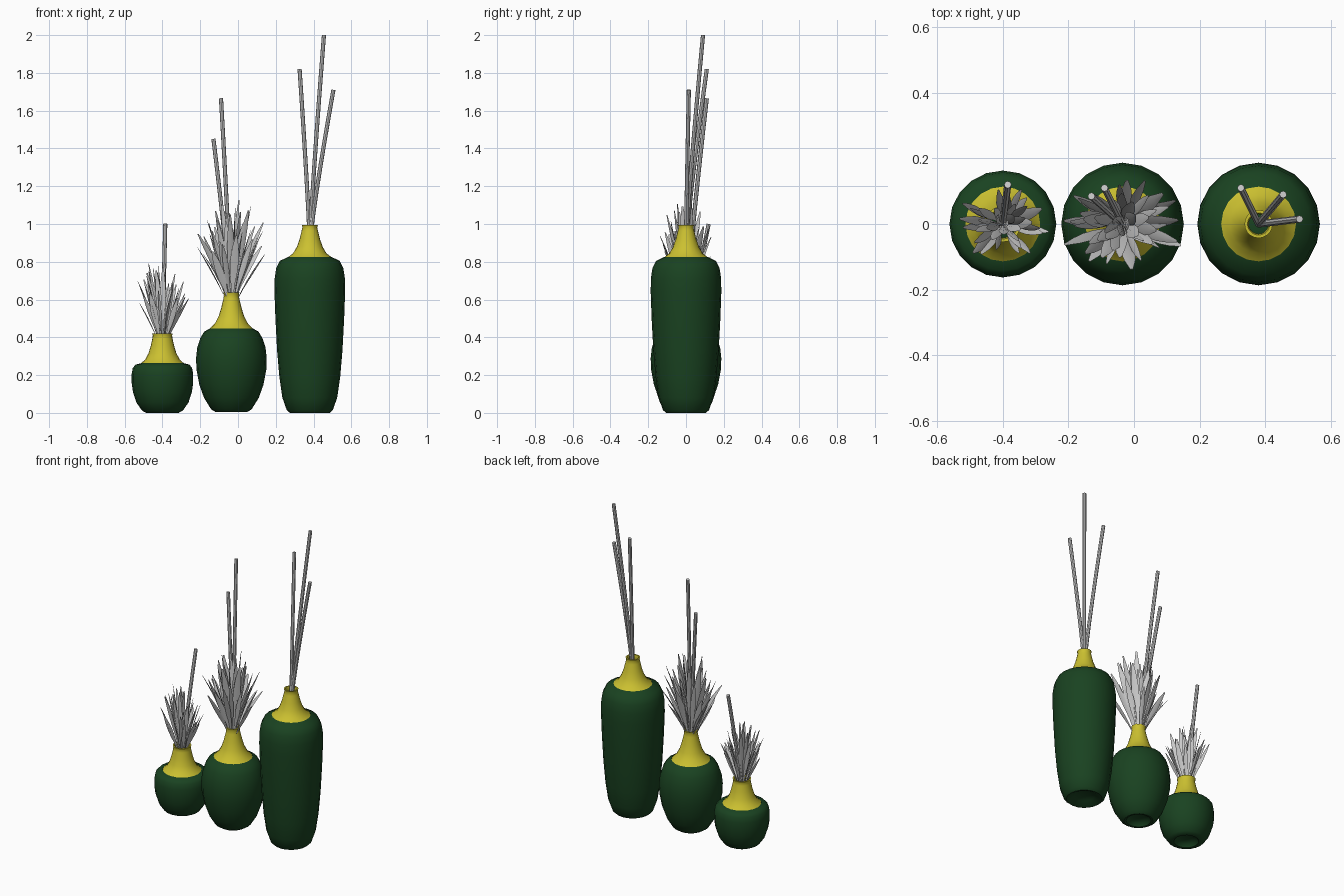
import bpy, bmesh, math, random
from mathutils import Vector

if "Cube" in bpy.data.objects:
    bpy.data.objects.remove(bpy.data.objects["Cube"])

random.seed(7)


def material(name, color):
    m = bpy.data.materials.new(name)
    m.diffuse_color = color
    m.use_nodes = True
    m.node_tree.nodes["Principled BSDF"].inputs["Base Color"].default_value = m.diffuse_color
    return m


GREEN = material("green_glaze", (0.010, 0.055, 0.015, 1))
YELLOW = material("yellow_glaze", (0.60, 0.53, 0.03, 1))


def finish(bm, name, mat=None, angle=40):
    bmesh.ops.recalc_face_normals(bm, faces=bm.faces)
    me = bpy.data.meshes.new(name)
    bm.to_mesh(me)
    bm.free()
    ob = bpy.data.objects.new(name, me)
    bpy.context.collection.objects.link(ob)
    if mat:
        me.materials.append(mat)
    bpy.ops.object.select_all(action='DESELECT')
    ob.select_set(True)
    bpy.context.view_layer.objects.active = ob
    bpy.ops.object.shade_smooth_by_angle(angle=math.radians(angle))
    return ob


def bridge(bm, rings):
    for a, b in zip(rings, rings[1:]):
        n = len(a)
        for i in range(n):
            bm.faces.new((a[i], a[(i + 1) % n], b[(i + 1) % n], b[i]))


def lathe(name, x, profile, mat, cap_start=False, sides=20):
    bm = bmesh.new()
    rings = []
    for r, z in profile:
        rings.append([bm.verts.new((x + r * math.cos(math.tau * i / sides),
                                    r * math.sin(math.tau * i / sides), z))
                      for i in range(sides)])
    bridge(bm, rings)
    if cap_start:
        bm.faces.new(rings[0])
    return finish(bm, name, mat)


def sweep(bm, path, widths, flat, sides, twist):
    """Tube along a path; flat < 1 squashes it into a blade."""
    rings = []
    for k, p in enumerate(path):
        t = (path[min(k + 1, len(path) - 1)] - path[max(k - 1, 0)]).normalized()
        u = Vector((math.cos(twist), math.sin(twist), 0))
        u = (u - t * u.dot(t)).normalized()
        v = t.cross(u)
        w = widths[k]
        rings.append([bm.verts.new(p + u * w * math.cos(math.tau * i / sides)
                                   + v * w * flat * math.sin(math.tau * i / sides))
                      for i in range(sides)])
    bridge(bm, rings)
    bm.faces.new(rings[0])
    bm.faces.new(rings[-1])


def arc(start, tip, steps, bend):
    # rises first, then leans out towards the tip
    pts = []
    for k in range(steps + 1):
        s = k / steps
        lean = s ** bend
        pts.append(Vector((start.x + (tip.x - start.x) * lean,
                           start.y + (tip.y - start.y) * lean,
                           start.z + (tip.z - start.z) * s)))
    return pts


def sticks(name, x, z, tips):
    bm = bmesh.new()
    for tip in tips:
        sweep(bm, arc(Vector((x, 0, z)), Vector(tip), 6, 1.15), [0.011] * 7, 1, 8, 0)
    finish(bm, name)


def leaves(name, x, z, count, rx, ry, low, high, width):
    bm = bmesh.new()
    for i in range(count):
        a = i * 2.39996 + random.uniform(-0.3, 0.3)
        f = math.sqrt((i + 0.5) / count)
        d = Vector((math.cos(a), math.sin(a), 0))
        start = Vector((x, 0, z)) + d * 0.018 * f
        height = high + (low - high) * f ** 1.5 + random.uniform(-0.10, 0.05)
        tip = Vector((x + d.x * rx * f, d.y * ry * f, height))
        w = width * random.uniform(0.75, 1.15)
        shape = [0.25, 0.3, 0.5, 0.9, 1.0, 0.75, 0.2]
        sweep(bm, arc(start, tip, 6, random.uniform(1.1, 1.5)),
              [w * s for s in shape], 0.2, 4, a + math.pi / 2 + random.uniform(-0.9, 0.9))
    finish(bm, name, angle=30)


# Vases: centre x, body profile, neck profile (radius, height)
vases = {
    "small": (-0.40,
              [(0.085, 0), (0.108, 0.012), (0.138, 0.055), (0.156, 0.11), (0.163, 0.16),
               (0.163, 0.205), (0.157, 0.238), (0.142, 0.256), (0.114, 0.263)],
              [(0.114, 0.262), (0.092, 0.282), (0.074, 0.315), (0.062, 0.355),
               (0.053, 0.395), (0.051, 0.41), (0.055, 0.421)]),
    "medium": (-0.035,
               [(0.085, 0.005), (0.108, 0.02), (0.145, 0.08), (0.170, 0.15), (0.185, 0.23),
                (0.187, 0.29), (0.181, 0.345), (0.165, 0.395), (0.144, 0.43), (0.114, 0.447)],
               [(0.114, 0.446), (0.088, 0.472), (0.068, 0.51), (0.054, 0.555),
                (0.042, 0.605), (0.039, 0.625), (0.043, 0.638)]),
    "tall": (0.38,
             [(0.105, 0), (0.122, 0.015), (0.145, 0.08), (0.161, 0.19), (0.173, 0.33),
              (0.182, 0.50), (0.187, 0.64), (0.186, 0.71), (0.178, 0.765),
              (0.158, 0.805), (0.114, 0.826)],
             [(0.114, 0.825), (0.088, 0.845), (0.068, 0.88), (0.054, 0.92),
              (0.043, 0.965), (0.039, 0.983), (0.043, 0.995)]),
}
for name, (x, body, neck) in vases.items():
    z0 = body[0][1]
    dimple = [(0.03, z0 + 0.03), (0.06, z0 + 0.02), (body[0][0] - 0.012, z0 + 0.002)]
    lathe(name + "_vase_body", x, dimple + body, GREEN, True)
    inner = [(r - 0.009, z) for r, z in reversed(neck[2:])]
    lathe(name + "_vase_neck", x, neck + inner, YELLOW)

# Dried sticks
sticks("tall_vase_sticks", 0.38, 0.90,
       [(0.326, 0.11, 1.82), (0.455, 0.09, 2.0), (0.505, 0.015, 1.71)])
sticks("medium_vase_sticks", -0.035, 0.55, [(-0.13, 0.085, 1.45), (-0.09, 0.11, 1.665)])
sticks("small_vase_stick", -0.40, 0.33, [(-0.385, 0.12, 1.0)])

# Leaf bunches
leaves("medium_vase_leaves", -0.035, 0.56, 48, 0.20, 0.145, 0.90, 1.17, 0.020)
leaves("small_vase_leaves", -0.40, 0.35, 36, 0.145, 0.12, 0.63, 0.82, 0.016)
